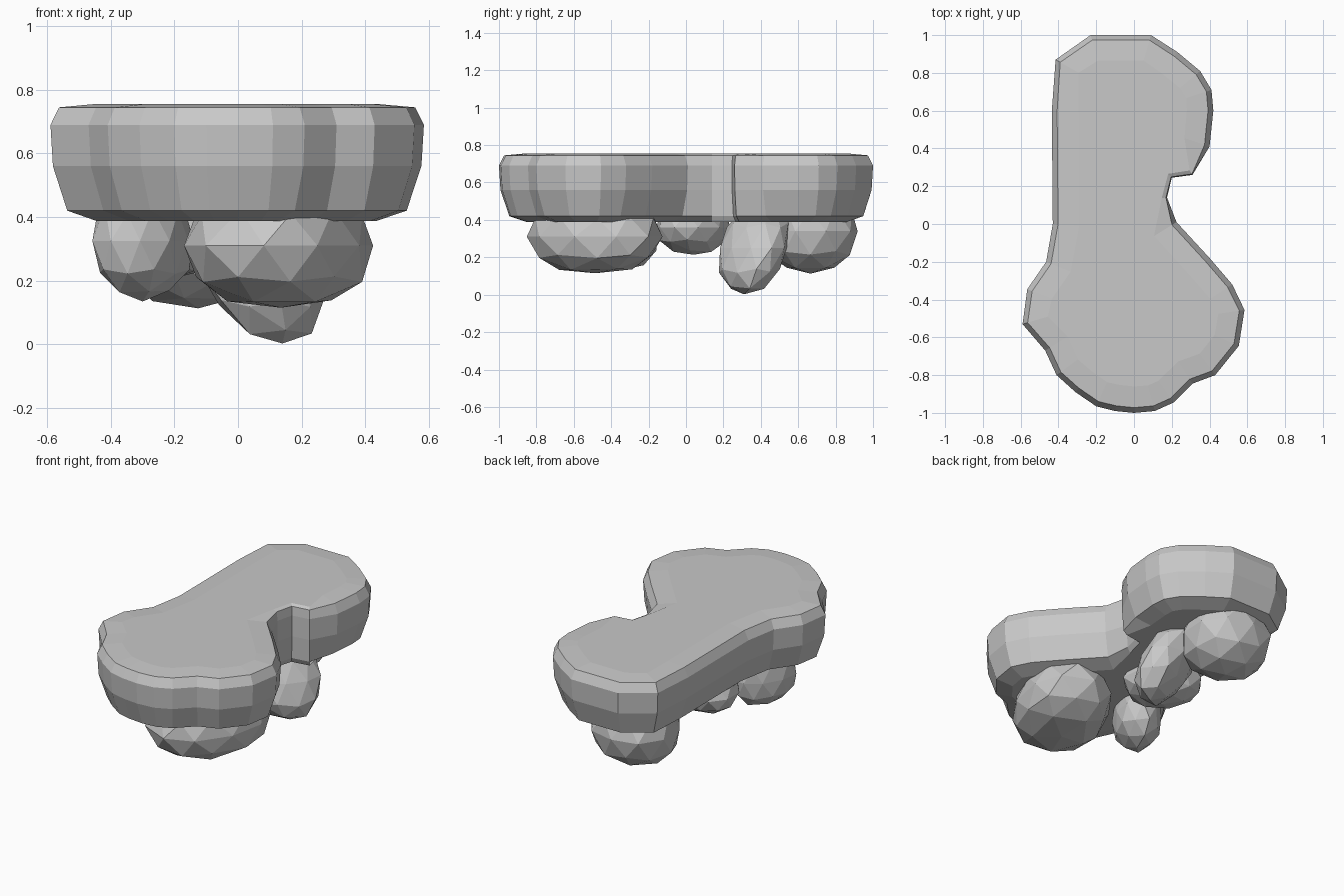
import bpy, bmesh, math, random
from mathutils import Vector, Matrix

cube = bpy.data.objects.get("Cube")
if cube:
    bpy.data.objects.remove(cube, do_unlink=True)

stone = bpy.data.materials.new("stone_grey")
stone.use_nodes = True
GREY = (0.58, 0.58, 0.58, 1.0)
stone.diffuse_color = GREY
stone.node_tree.nodes["Principled BSDF"].inputs["Base Color"].default_value = GREY


def finish(bm, name):
    """Turn a bmesh into a flat shaded stone object."""
    bmesh.ops.recalc_face_normals(bm, faces=bm.faces)
    mesh = bpy.data.meshes.new(name)
    bm.to_mesh(mesh)
    bm.free()
    mesh.materials.append(stone)
    obj = bpy.data.objects.new(name, mesh)
    bpy.context.collection.objects.link(obj)
    return obj


# Slab outline, clockwise from the back left corner
OUTLINE = [Vector(p) for p in (
    (-.23, 1), (.09, 1), (.23, .91), (.35, .81), (.41, .71), (.42, .6), (.4, .41),
    (.31, .26), (.2, .245), (.175, .14), (.225, .01), (.4, -.18),
    (.52, -.32), (.585, -.455), (.555, -.645), (.43, -.8), (.31, -.845),
    (.21, -.945), (.11, -.99), (0, -1), (-.1, -.99), (-.2, -.965),
    (-.31, -.89), (-.41, -.8), (-.47, -.67), (-.59, -.53), (-.565, -.345),
    (-.465, -.2), (-.43, 0), (-.435, .6), (-.415, .87))]
NOTCH = Vector((.23, .2))

# Slab rings: height and inset, from the underside to the gently domed top
RINGS = ((.388, .15), (.42, .055), (.56, .008), (.69, 0), (.745, .028), (.755, .14))


def inset(points, distance):
    """Move the clockwise outline inwards, hardly at all in the tight notch."""
    result = []
    for i, point in enumerate(points):
        before = (point - points[i - 1]).normalized()
        after = (points[(i + 1) % len(points)] - point).normalized()
        tangent = (before + after).normalized()
        amount = distance * (.2 if (point - NOTCH).length < .12 else 1)
        result.append(point + Vector((tangent.y, -tangent.x)) * amount)
    return result


def build_slab():
    bm = bmesh.new()
    loops = []
    for height, distance in RINGS:
        loops.append([bm.verts.new((p.x, p.y, height))
                      for p in inset(OUTLINE, distance)])
    for low, high in zip(loops, loops[1:]):
        for i in range(len(low)):
            bm.faces.new((low[i - 1], low[i], high[i], high[i - 1]))
    caps = [bm.faces.new(loops[0]), bm.faces.new(loops[-1])]
    bmesh.ops.triangulate(bm, faces=caps)
    return finish(bm, "slab")


def build_rock(name, centre, radii, turn=0, lean=(0, 0), boxy=1.0, seed=1):
    """Faceted boulder: a squashed, slightly uneven icosphere."""
    rng = random.Random(seed)
    bm = bmesh.new()
    bmesh.ops.create_icosphere(bm, subdivisions=2, radius=1)
    spin = Matrix.Rotation(math.radians(turn), 3, "Z")
    for v in bm.verts:
        p = Vector([math.copysign(abs(c) ** boxy, c) for c in v.co])
        p *= rng.uniform(.96, 1.03)
        p = spin @ Vector([c * r for c, r in zip(p, radii)])
        drop = -v.co.z
        p += Vector((lean[0] * drop, lean[1] * drop, 0))
        v.co = p + Vector(centre)
        v.co.z = max(v.co.z, 0)
    return finish(bm, name)


build_slab()

# Boulders under the slab
build_rock("front_boulder", (.135, -.485, .31), (.365, .275, .2), turn=66, boxy=.88, seed=3)
build_rock("front_side_boulder", (-.3, -.33, .325), (.14, .2, .19), turn=-30, boxy=.95, seed=5)
build_rock("middle_boulder", (-.18, .04, .36), (.23, .18, .15), turn=-40, seed=8)
build_rock("low_boulder", (.06, .36, .25), (.22, .155, .25), turn=40, lean=(.08, -.05), seed=11)
build_rock("back_boulder", (-.125, .665, .34), (.26, .255, .235), boxy=.95, seed=14)
